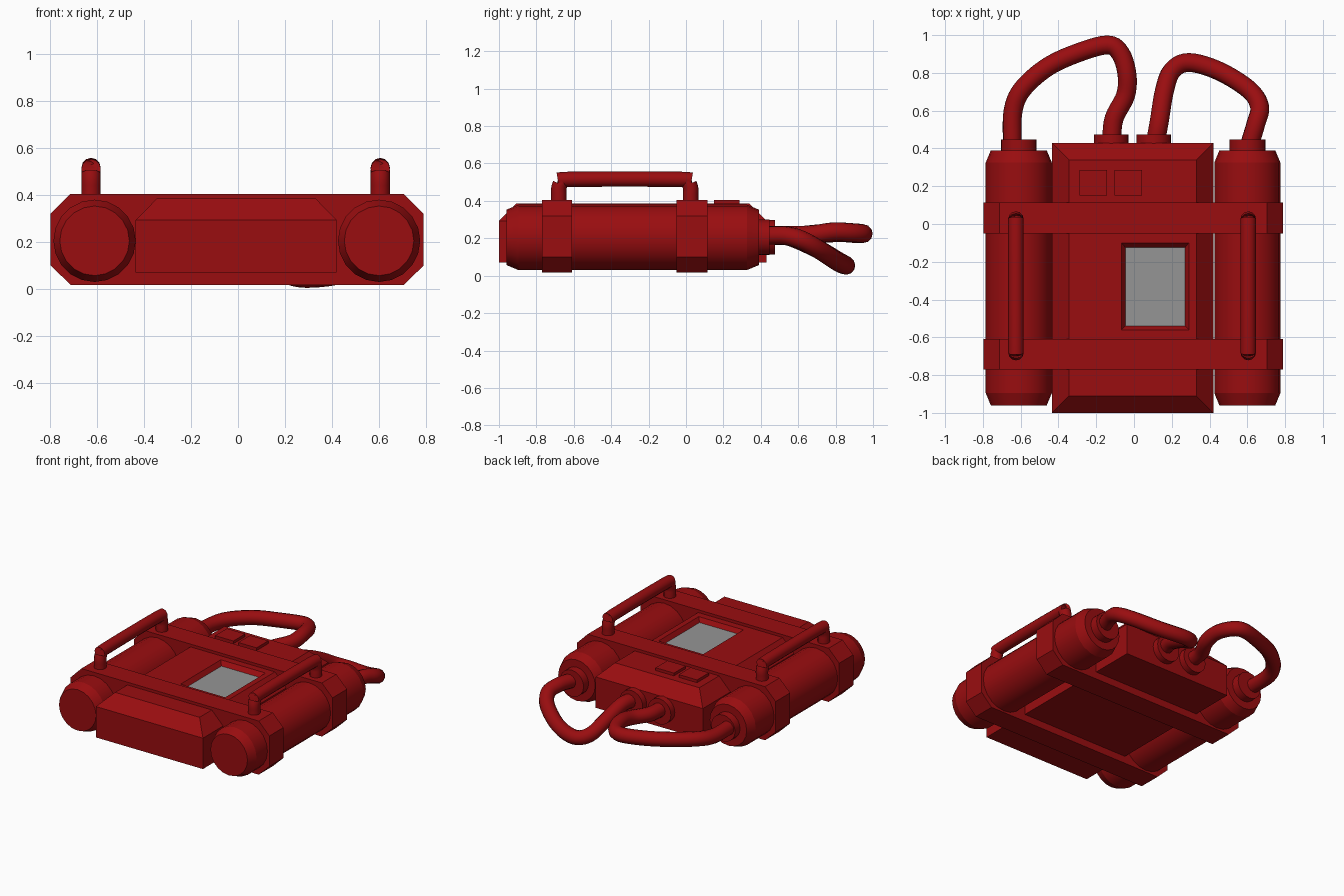
import bpy, bmesh, math
from mathutils import Vector

cube = bpy.data.objects.get("Cube")
if cube:
    bpy.data.objects.remove(cube)


def material(name, color):
    m = bpy.data.materials.new(name)
    m.use_nodes = True
    m.diffuse_color = color
    m.node_tree.nodes["Principled BSDF"].inputs["Base Color"].default_value = color
    return m


RED = material("dark red", (0.32, 0.004, 0.005, 1))
GREY = material("screen grey", (0.3, 0.3, 0.3, 1))
MID_Z = 0.205


def loft(name, rings, smooth=None):
    """Skin a list of equal-length point rings and cap both ends."""
    bm = bmesh.new()
    loops = [[bm.verts.new(p) for p in ring] for ring in rings]
    n = len(loops[0])
    for a, b in zip(loops, loops[1:]):
        for i in range(n):
            bm.faces.new((a[i], a[(i + 1) % n], b[(i + 1) % n], b[i]))
    bm.faces.new(loops[0][::-1])
    bm.faces.new(loops[-1])
    bmesh.ops.recalc_face_normals(bm, faces=bm.faces)
    mesh = bpy.data.meshes.new(name)
    bm.to_mesh(mesh)
    bm.free()
    obj = bpy.data.objects.new(name, mesh)
    bpy.context.collection.objects.link(obj)
    mesh.materials.append(RED)
    if smooth:
        bpy.ops.object.select_all(action="DESELECT")
        obj.select_set(True)
        bpy.context.view_layer.objects.active = obj
        bpy.ops.object.shade_smooth_by_angle(angle=math.radians(smooth))
    return obj


def rect(x0, x1, y0, y1, z):
    return [(x0, y0, z), (x1, y0, z), (x1, y1, z), (x0, y1, z)]


def turned(name, x, profile, sides=20):
    """Turn (y, radius) pairs about an axis along y."""
    angles = [2 * math.pi * i / sides for i in range(sides)]
    return loft(name, [[(x + r * math.cos(a), y, MID_Z + r * math.sin(a))
                        for a in angles] for y, r in profile], smooth=20)


def tube(name, points, radius, sides=12, steps=5):
    """Round tube along a smooth path through the points."""
    pts = [Vector(p) for p in points]
    ext = [2 * pts[0] - pts[1]] + pts + [2 * pts[-1] - pts[-2]]
    path = []
    for p0, p1, p2, p3 in zip(ext, ext[1:], ext[2:], ext[3:]):
        for s in range(steps):
            t = s / steps
            path.append(0.5 * (2 * p1 + (p2 - p0) * t
                               + (2 * p0 - 5 * p1 + 4 * p2 - p3) * t ** 2
                               + (3 * p1 - p0 - 3 * p2 + p3) * t ** 3))
    path.append(pts[-1])
    tangents = [(path[min(i + 1, len(path) - 1)] - path[max(i - 1, 0)]).normalized()
                for i in range(len(path))]
    side = tangents[0].cross(Vector((1, 0, 0))).normalized()
    rings = []
    for p, t in zip(path, tangents):
        side = (side - t * side.dot(t)).normalized()
        up = t.cross(side)
        rings.append([p + radius * (side * math.cos(a) + up * math.sin(a))
                      for a in (2 * math.pi * k / sides for k in range(sides))])
    return loft(name, rings, smooth=40)


# Central case with chamfered lid and a sunken screen
case = loft("central_case", [
    rect(-0.435, 0.42, -1.0, 0.43, 0.07),
    rect(-0.435, 0.42, -1.0, 0.43, 0.293),
    rect(-0.345, 0.33, -0.91, 0.34, 0.385),
    rect(-0.067, 0.29, -0.56, -0.1, 0.385),
    rect(-0.045, 0.27, -0.54, -0.125, 0.355),
])
case.data.materials.append(GREY)
case.data.polygons[-1].material_index = 1

# Two low buttons on the lid
for label, x in (("left", -0.03), ("right", -0.215)):
    loft(label + "_button", [rect(x - 0.073, x + 0.073, 0.15, 0.285, z)
                             for z in (0.37, 0.405)])

# Chamfered straps around case and tanks
section = [(-0.797, 0.1), (-0.797, 0.32), (-0.712, 0.405), (0.705, 0.405),
           (0.79, 0.32), (0.79, 0.1), (0.705, 0.018), (-0.712, 0.018)]
for label, y0, y1 in (("front", -0.77, -0.61), ("back", -0.05, 0.115)):
    loft(label + "_strap", [[(x, y, z) for x, z in section] for y in (y0, y1)])

# Side tanks, their outlets and the carrying handles
for label, x, hx in (("left", 0.6, 0.605), ("right", -0.61, -0.625)):
    turned(label + "_tank", x, [(-0.96, 0.148), (-0.895, 0.175),
                                (0.325, 0.175), (0.39, 0.148)])
    turned(label + "_tank_outlet", x, [(0.38, 0.095), (0.447, 0.095)])
    end = [(0.025, 0.38), (0.025, 0.43), (0.025, 0.465), (0.012, 0.5), (-0.025, 0.515)]
    profile = end + [(-0.655 - y, z) for y, z in reversed(end)]
    tube(label + "_handle", [(hx, y, z) for y, z in profile], 0.041, steps=3)

# Outlets on the back of the case
for label, x in (("left", 0.105), ("right", -0.12)):
    turned(label + "_case_outlet", x, [(0.42, 0.092), (0.475, 0.092)])

# Flexible hoses from case to tanks
tube("left_hose", [(0.115, 0.44, 0.215), (0.135, 0.55, 0.21), (0.16, 0.7, 0.145),
                   (0.2, 0.81, 0.08), (0.29, 0.855, 0.055), (0.45, 0.81, 0.075),
                   (0.61, 0.71, 0.14), (0.665, 0.62, 0.19), (0.645, 0.53, 0.215),
                   (0.615, 0.43, 0.215)], 0.05)
tube("right_hose", [(-0.12, 0.44, 0.215), (-0.105, 0.56, 0.215), (-0.045, 0.68, 0.22),
                    (-0.037, 0.79, 0.235), (-0.07, 0.9, 0.23), (-0.14, 0.948, 0.225),
                    (-0.3, 0.905, 0.225), (-0.46, 0.83, 0.23), (-0.59, 0.715, 0.225),
                    (-0.64, 0.6, 0.215), (-0.645, 0.43, 0.215)], 0.05)
